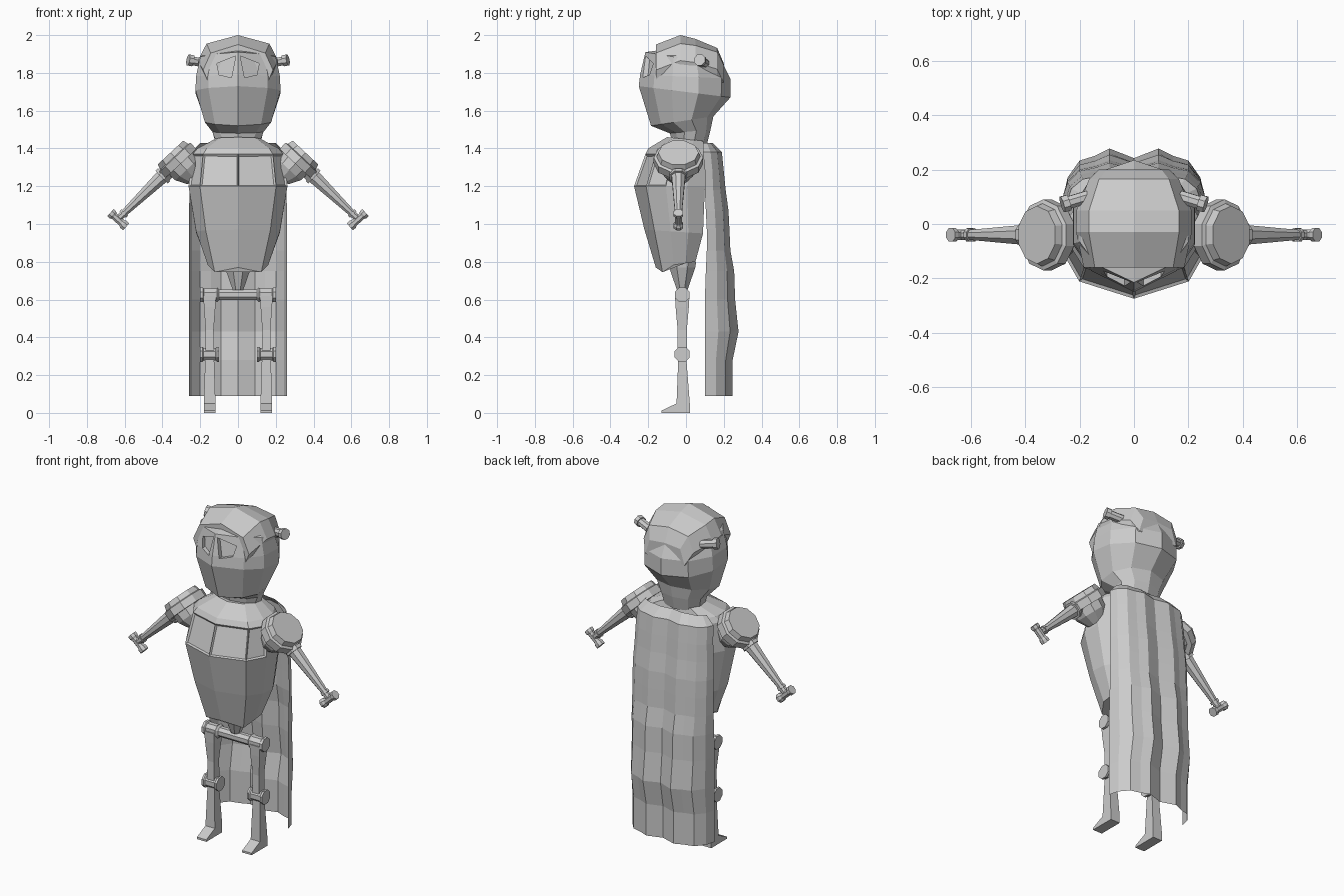
import bpy, bmesh, math
from mathutils import Vector

if "Cube" in bpy.data.objects:
    bpy.data.objects.remove(bpy.data.objects["Cube"])


def make(name, verts, faces, mirror=False):
    me = bpy.data.meshes.new(name)
    me.from_pydata([tuple(v) for v in verts], [], faces)
    bm = bmesh.new()
    bm.from_mesh(me)
    bmesh.ops.recalc_face_normals(bm, faces=bm.faces)
    bm.to_mesh(me)
    bm.free()
    ob = bpy.data.objects.new(name, me)
    bpy.context.collection.objects.link(ob)
    if mirror:
        ob.modifiers.new("mirror", "MIRROR").use_mirror_merge = False
    return ob


def bridge(name, rings, mirror=False):
    """Skin a list of equal-sized vertex rings and cap both ends."""
    n = len(rings[0])
    faces = [(r * n + i, r * n + (i + 1) % n, (r + 1) * n + (i + 1) % n, (r + 1) * n + i)
             for r in range(len(rings) - 1) for i in range(n)]
    faces += [tuple(range(n)), tuple(range((len(rings) - 1) * n, len(rings) * n))]
    return make(name, [v for r in rings for v in r], faces, mirror)


def shell(name, half, rows):
    """Symmetric loft: half section scaled per row (z front, z back, half width, y front, y back)."""
    full = half + [(-x, t) for x, t in half[-2:0:-1]]
    return bridge(name, [[(x * w, yf + (yb - yf) * t, zf + (zb - zf) * t) for x, t in full]
                         for zf, zb, w, yf, yb in rows])


def turned(name, base, axis, steps, sides=8, sy=1.0, mirror=False):
    """Faceted turned part: steps are (distance along axis, radius)."""
    a = Vector(axis).normalized()
    u = Vector((0, 1, 0)).cross(a).normalized()
    v = a.cross(u)
    rings = []
    for d, r in steps:
        rings.append([])
        for i in range(sides):
            t = 2 * math.pi * (i + .5) / sides
            rings[-1].append(Vector(base) + a * d + u * r * math.cos(t) + v * r * sy * math.sin(t))
    return bridge(name, rings, mirror)


# masked head, lofted upwards
head = shell("masked_head", [(0, 0), (.7, .16), (1, .36), (1, .65), (.65, .9), (0, 1)], [
    (1.46, 1.42, .12, -.08, .11),
    (1.48, 1.50, .135, -.085, .13),
    (1.52, 1.57, .175, -.185, .145),
    (1.73, 1.67, .225, -.25, .235),
    (1.79, 1.77, .222, -.243, .235),
    (1.91, 1.84, .20, -.215, .20),
    (1.92, 1.88, .17, -.14, .18)])

# hood crown, lofted from brow to back: rows of (y, top, shoulder, half width)
bridge("hood_crown", [[(s * w, y, z) for s, w, z in (
    (0, 0, top), (1, .78 * w, side), (1, w, side - .09), (1, .85 * w, 1.75),
    (-1, .85 * w, 1.75), (-1, w, side - .09), (-1, .78 * w, side))]
    for y, top, side, w in ((-.16, 1.95, 1.905, .185), (-.03, 2.0, 1.955, .213),
                            (.05, 1.98, 1.945, .212), (.165, 1.932, 1.91, .165),
                            (.2, 1.85, 1.84, .13))])

# recessed eye sockets, cut with slanted prisms
quad = [(.012, 1.89), (.112, 1.85), (.1, 1.79), (.035, 1.775)]
for s in (-1, 1):
    cutter = bridge("eye_cutter", [[(s * x, off - .228 + .48 * x + .2 * (z - 1.83), z) for x, z in quad]
                                   for off in (-.1, .02)])
    mod = head.modifiers.new("eye", "BOOLEAN")
    mod.operation, mod.object, mod.solver = "DIFFERENCE", cutter, "EXACT"
    bpy.context.view_layer.objects.active = head
    bpy.ops.object.modifier_apply(modifier="eye")
    bpy.data.objects.remove(cutter)

# ear studs
turned("ear_stud", (.17, .1, 1.85), (.1, -.03, .02),
       [(0, .025), (.075, .025), (.075, .032), (.1, .032)], mirror=True)

# torso armour
torso = shell("torso_armour", [(0, 0), (.77, .17), (1, .45), (1, .75), (.8, 1), (0, 1)], [
    (.77, .80, .16, -.16, .05),
    (.97, .95, .222, -.22, .09),
    (1.2, 1.2, .262, -.275, .10),
    (1.37, 1.37, .24, -.215, .10),
    (1.40, 1.40, .215, -.2, .10),
    (1.46, 1.44, .12, -.1, .09)])
# pointed lower corners and inset chest panels
bm = bmesh.new()
bm.from_mesh(torso.data)
for v in bm.verts:
    if v.co.z < .79 and v.co.y < -.1 and abs(v.co.x) > .05:
        v.co.z -= .03
panels = [f for f in bm.faces if f.normal.y < -.5 and 1.22 < f.calc_center_median().z < 1.37]
bmesh.ops.inset_individual(bm, faces=panels, thickness=.012, depth=-.01)
bm.to_mesh(torso.data)
bm.free()
turned("pelvis_cone", (0, -.02, .65), (0, 0, 1), [(0, .03), (.12, .075), (.15, .08)])

# shoulders: tiered discs tilted along the arm
turned("shoulder_pad", (.327, -.04, 1.345), (.68, 0, .73),
       [(-.14, .05), (-.08, .085), (-.035, .09), (-.035, .119), (.01, .119), (.015, .105), (.045, .097)],
       sides=10, sy=1.1, mirror=True)
# arms
turned("arm", (.34, -.04, 1.31), (.72, 0, -.69),
       [(0, .044), (.07, .044), (.07, .05), (.09, .05), (.09, .039), (.36, .02),
        (.36, .026), (.375, .026), (.375, .02), (.4, .02)], mirror=True)
turned("hand_bar", (.592, -.04, .985), (.74, 0, .67),
       [(0, .027), (.02, .027), (.03, .021), (.085, .021), (.095, .027), (.112, .027)], mirror=True)

# hip bar
turned("hip_bar", (0, -.02, .625), (1, 0, 0),
       [(-.2, .042), (-.185, .042), (-.18, .035), (-.12, .035), (-.11, .042), (-.1, .03),
        (.1, .03), (.11, .042), (.12, .035), (.18, .035), (.185, .042), (.2, .042)])
# legs and knees
turned("upper_leg", (.15, -.02, .31), (0, 0, 1),
       [(0, .033), (.13, .03), (.25, .043), (.31, .047)], sides=4, sy=1.15, mirror=True)
turned("knee", (.1, -.02, .31), (1, 0, 0),
       [(0, .043), (.012, .043), (.018, .036), (.082, .036), (.088, .043), (.1, .043)], mirror=True)
leg = [(.0, .31), (-.04, .31), (-.05, .05), (-.13, .012), (-.13, 0), (.02, 0), (.02, .05)]
bridge("lower_leg", [[(x + s * .008 * (z < .1), y, z) for y, z in leg]
                     for x, s in ((.127, -1), (.173, 1))], mirror=True)

# draped cape: rows of (z, half width, edge y, fold y)
rows = [(1.43, .2, .09, .14), (1.38, .245, .09, .19), (1.28, .25, .1, .2), (1.18, .255, .1, .21),
        (1.07, .26, .105, .225), (.97, .26, .11, .23), (.86, .26, .11, .235), (.75, .26, .105, .255),
        (.6, .26, .1, .26), (.43, .26, .1, .278), (.28, .26, .1, .247), (.09, .26, .1, .247)]
cols = [(1, 0), (.94, .4), (.77, .75), (.55, .85), (.35, 1), (0, .8)]
cols += [(-x, t) for x, t in cols[-2::-1]]
n = len(cols)
make("cape", [(x * w, ye + (yb - ye) * t, z) for z, w, ye, yb in rows for x, t in cols],
     [(r * n + i, r * n + i + 1, (r + 1) * n + i + 1, (r + 1) * n + i)
      for r in range(len(rows) - 1) for i in range(n - 1)])
